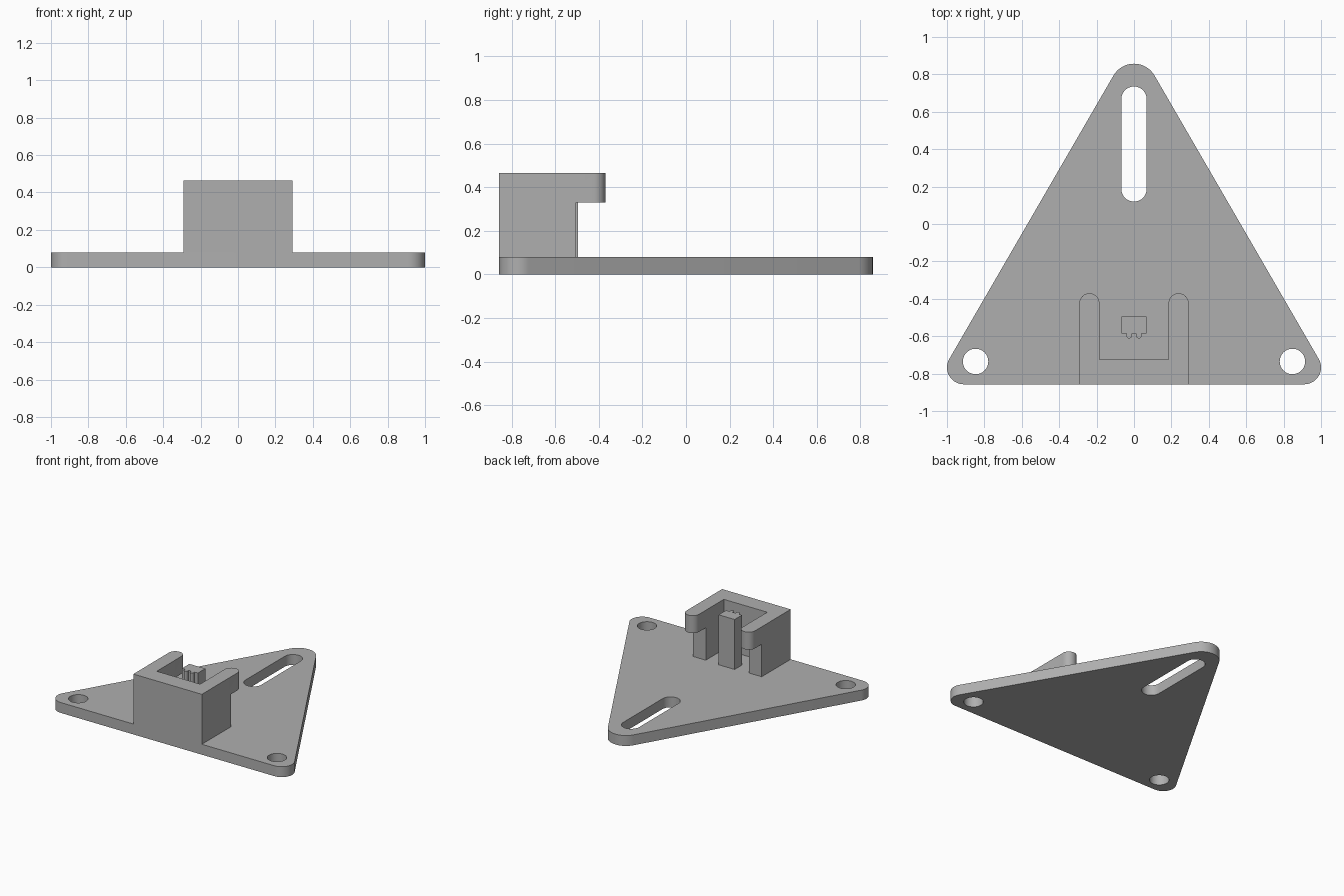
import bpy
import bmesh
from math import cos, sin, radians

if "Cube" in bpy.data.objects:
    bpy.data.objects.remove(bpy.data.objects["Cube"])

PLATE_TOP, HOOK_BOTTOM, BLOCK_TOP = 0.08, 0.33, 0.465
FRONT = -0.857

grey = bpy.data.materials.new("plain grey")
grey.use_nodes = True
grey.diffuse_color = (0.43, 0.43, 0.43, 1)
grey.node_tree.nodes["Principled BSDF"].inputs["Base Color"].default_value = grey.diffuse_color


def arc(cx, cy, r, start, end, steps=16):
    """Points along an arc, angles in degrees."""
    angles = [radians(start + (end - start) * i / steps) for i in range(steps + 1)]
    return [(cx + r * cos(a), cy + r * sin(a)) for a in angles]


def circle(cx, cy, r):
    return arc(cx, cy, r, 0, 360, 40)[:-1]


def prism(name, loops, z0, z1):
    """Extrude an outline (first loop) with holes (other loops)."""
    bm = bmesh.new()
    edges = []
    for loop in loops:
        verts = [bm.verts.new((x, y, z0)) for x, y in loop]
        edges += [bm.edges.new((v, verts[i - 1])) for i, v in enumerate(verts)]
    bmesh.ops.triangle_fill(bm, edges=edges, use_beauty=True, use_dissolve=False)
    grown = bmesh.ops.extrude_face_region(bm, geom=bm.faces[:], use_keep_orig=True)
    top = [g for g in grown["geom"] if isinstance(g, bmesh.types.BMVert)]
    bmesh.ops.translate(bm, verts=top, vec=(0, 0, z1 - z0))
    bmesh.ops.recalc_face_normals(bm, faces=bm.faces[:])
    mesh = bpy.data.meshes.new(name)
    bm.to_mesh(mesh)
    bm.free()
    mesh.materials.append(grey)
    obj = bpy.data.objects.new(name, mesh)
    bpy.context.collection.objects.link(obj)
    return obj


def rectangle(x0, y0, x1, y1):
    return [(x0, y0), (x1, y0), (x1, y1), (x0, y1)]


# Triangular base plate with rounded corners, two screw holes and a slot
corner = 0.09
outline = (arc(0.91, FRONT + corner, corner, -90, 30)
           + arc(0, 0.73, 0.127, 30, 150)
           + arc(-0.91, FRONT + corner, corner, 150, 270))
hole = 0.068
slot = arc(0, 0.667, hole, 0, 180) + arc(0, 0.188, hole, 180, 360)
holes = [circle(side * 0.847, -0.735, hole) for side in (-1, 1)]
plate = prism("base_plate", [outline, slot] + holes, 0, PLATE_TOP)

# U-shaped bracket with round-ended arms
outer, inner = 0.292, 0.185
tip = (outer - inner) / 2
mid = (outer + inner) / 2
right_arm = arc(mid, -0.37 - tip, tip, 0, 180)
left_arm = arc(-mid, -0.37 - tip, tip, 0, 180)
profile = ([(-outer, FRONT), (outer, FRONT)] + right_arm
           + [(inner, -0.725), (-inner, -0.725)] + left_arm)
bracket = prism("bracket", [profile], PLATE_TOP, BLOCK_TOP)

# Cut back the lower part of the arms so the tips overhang
cutter = prism("arm_cutter", [rectangle(-0.5, -0.505, 0.5, -0.2)], 0, HOOK_BOTTOM)
cutter.hide_render = True
cut = bracket.modifiers.new("undercut", "BOOLEAN")
cut.operation = "DIFFERENCE"
cut.solver = "EXACT"
cut.object = cutter
depsgraph = bpy.context.evaluated_depsgraph_get()
cut_mesh = bpy.data.meshes.new_from_object(bracket.evaluated_get(depsgraph))
bracket.modifiers.clear()
bracket.data = cut_mesh
bpy.data.objects.remove(cutter)

# Centre post with two small round ribs on its front
ribs = []
for x in (-0.026, 0.026):
    ribs += [(x - 0.014, -0.585)] + arc(x, -0.598, 0.014, 180, 360, 10) + [(x + 0.014, -0.585)]
post_profile = [(-0.068, -0.585)] + ribs + [(0.068, -0.585), (0.068, -0.495), (-0.068, -0.495)]
post = prism("centre_post", [post_profile], PLATE_TOP, BLOCK_TOP)

# Smooth the rounded walls, keep the edges sharp
bpy.ops.object.select_all(action="DESELECT")
for obj in (plate, bracket, post):
    obj.select_set(True)
bpy.context.view_layer.objects.active = plate
bpy.ops.object.shade_smooth_by_angle(angle=radians(30))
